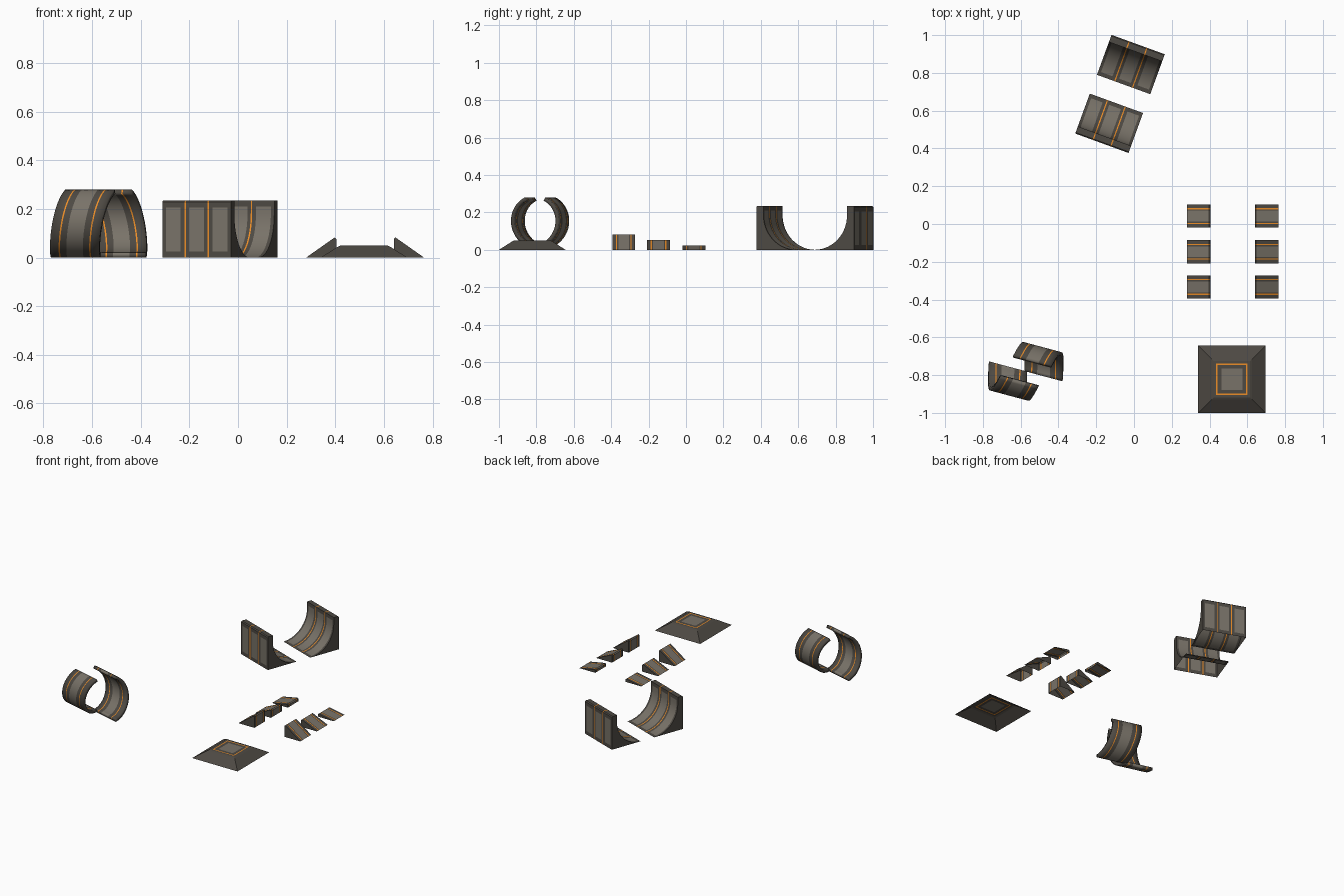
import bpy, bmesh, math
from mathutils import Matrix

if "Cube" in bpy.data.objects:
    bpy.data.objects.remove(bpy.data.objects["Cube"])


def material(name, rgb):
    m = bpy.data.materials.new(name)
    m.diffuse_color = (*rgb, 1)
    m.use_nodes = True
    m.node_tree.nodes["Principled BSDF"].inputs["Base Color"].default_value = m.diffuse_color
    return m


MATS = [material("dark_metal", (0.075, 0.067, 0.056)),
        material("light_panel", (0.19, 0.17, 0.14)),
        material("orange_line", (0.85, 0.27, 0.02))]
DARK, LIGHT, ORANGE = range(3)


def finish(name, bm, x, y, angle, smooth=True):
    me = bpy.data.meshes.new(name)
    bm.to_mesh(me)
    bm.free()
    for m in MATS:
        me.materials.append(m)
    ob = bpy.data.objects.new(name, me)
    bpy.context.collection.objects.link(ob)
    ob.matrix_world = Matrix.Translation((x, y, 0)) @ Matrix.Rotation(math.radians(angle), 4, 'Z')
    bpy.ops.object.select_all(action='DESELECT')
    ob.select_set(True)
    bpy.context.view_layer.objects.active = ob
    if smooth:
        bpy.ops.object.shade_smooth_by_angle(angle=math.radians(25))
    return ob


# Sweep a (shift, depth, height) profile across the width in coloured strips
def sweep(profile, panels, cuts, colours, caps=True):
    bm = bmesh.new()
    rows = [[bm.verts.new((u + s, d, z)) for s, d, z in profile] for u in cuts]
    for i, col in enumerate(colours):
        a, b = rows[i], rows[i + 1]
        for j in range(len(profile) - 1):
            f = bm.faces.new((a[j], a[j + 1], b[j + 1], b[j]))
            f.material_index = DARK if col == LIGHT and not panels[j] else col
    if caps:
        bm.faces.new(rows[0][::-1])
        bm.faces.new(rows[-1])
    bmesh.ops.recalc_face_normals(bm, faces=bm.faces)
    return bm


# Quarter pipes: a facing pair, open underneath
arc = [(0, 0.225 + 0.185 * math.cos(a), 0.185 + 0.185 * math.sin(a))
       for a in [math.pi + math.pi / 2 * i / 14 for i in range(15)]]
pipe = [(0, 0, 0), (0, 0, 0.025), (0, 0, 0.205), (0, 0, 0.229), (0, 0.006, 0.235),
        (0, 0.04, 0.235), (0, 0.04, 0.21)] + arc
pipe_panels = [0, 1, 0, 0, 0, 0, 1] + [1] * 13 + [0]
pipe_cuts = [-0.15, -0.135, -0.07, -0.053, -0.047, -0.033, 0.033, 0.047, 0.053, 0.07, 0.135, 0.15]
pipe_cols = [DARK, LIGHT, DARK, ORANGE, DARK, LIGHT, DARK, ORANGE, DARK, LIGHT, DARK]
for name, x, y, ang in (("quarter_pipe_near", -0.17, 0.4275, -20),
                        ("quarter_pipe_far", 0.022, 0.95, 160)):
    finish(name, sweep(pipe, pipe_panels, pipe_cuts, pipe_cols), x, y, ang)

# Corkscrew loop: two opposed curved halves
spiral = []
for i in range(25):
    deg = -90 + 155 * i / 24
    t = math.radians(deg)
    spiral.append((0.052 - 0.0005 * deg, 0.137 * math.cos(t), 0.147 + 0.137 * math.sin(t)))
loop_cuts = [-0.105, -0.068, -0.062, -0.035, 0.035, 0.062, 0.068, 0.105]
line_cols = [DARK, ORANGE, DARK, LIGHT, DARK, ORANGE, DARK]
for name, ang in (("loop_half_back", -15), ("loop_half_front", 165)):
    ob = finish(name, sweep(spiral, [1] * 24, loop_cuts, line_cols, False), -0.573, -0.78, ang)
    mod = ob.modifiers.new("thickness", 'SOLIDIFY')
    mod.thickness = 0.02
    mod.offset = 0

# Kicker ramps: three heights, mirrored pairs
kick_cuts = [-0.061, -0.042, -0.036, -0.029, 0.029, 0.036, 0.042, 0.061]
for k, (y, h) in enumerate(((0.042, 0.022), (-0.147, 0.053), (-0.333, 0.083))):
    wedge = [(0, 0, 0), (0, 0.118, h), (0, 0.124, h - 0.006), (0, 0.124, 0)]
    for side, x, ang in (("left", 0.28, -90), ("right", 0.765, 90)):
        finish(f"kicker_{side}_{k + 1}", sweep(wedge, [1, 1, 1], kick_cuts, line_cols), x, y, ang, False)

# Flat-topped pyramid with a square inlay, open underneath
bm = bmesh.new()
rings = [[bm.verts.new((sx * r, sy * r, z)) for sx, sy in ((-1, -1), (1, -1), (1, 1), (-1, 1))]
         for r, z in ((0.178, 0), (0.107, 0.045), (0.096, 0.05), (0.083, 0.05), (0.076, 0.05), (0.056, 0.05))]
for a, b, col in zip(rings, rings[1:], (DARK, DARK, DARK, ORANGE, DARK)):
    for i in range(4):
        j = (i + 1) % 4
        bm.faces.new((a[i], a[j], b[j], b[i])).material_index = col
bm.faces.new(rings[-1]).material_index = LIGHT
finish("pyramid", bm, 0.518, -0.822, 0, False)
